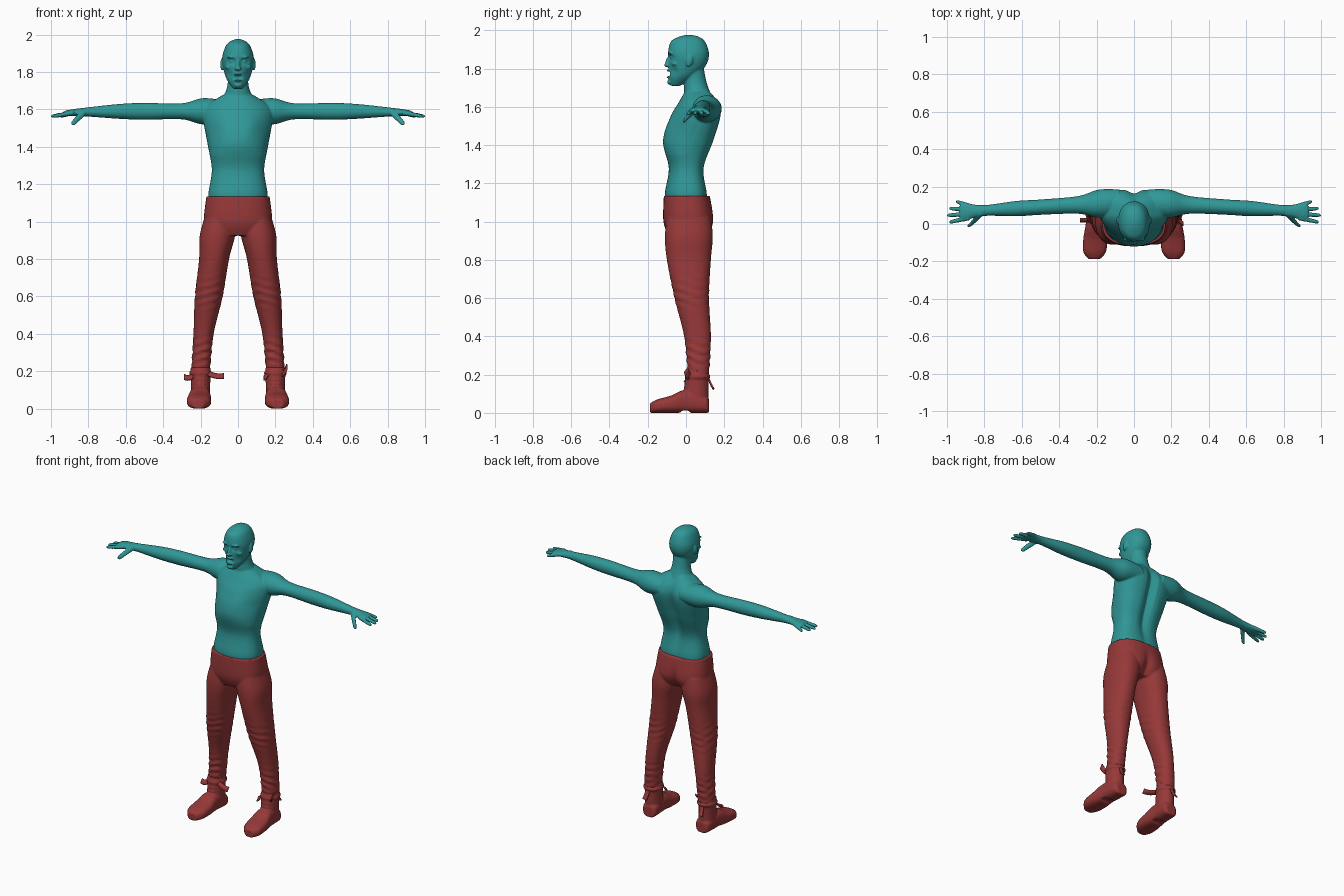
import bpy, bmesh, math
from mathutils import Vector, Matrix

default_cube = bpy.data.objects.get("Cube")
if default_cube:
    bpy.data.objects.remove(default_cube)


def material(name, rgb):
    mat = bpy.data.materials.new(name)
    mat.use_nodes = True
    mat.diffuse_color = (*rgb, 1)
    shader = mat.node_tree.nodes["Principled BSDF"]
    shader.inputs["Base Color"].default_value = (*rgb, 1)
    shader.inputs["Roughness"].default_value = 0.7
    return mat


TEAL = material("teal skin", (0.03, 0.31, 0.31))
RED = material("dark red cloth", (0.31, 0.04, 0.04))
SIDES = {"right": -1, "left": 1}
PLACE = {"x": lambda t, u, v: Vector((t, u, v)),
         "y": lambda t, u, v: Vector((u, t, v)),
         "z": lambda t, u, v: Vector((u, v, t))}


def spline(before, start, end, after, f):
    # cubic Hermite curve through start and end
    slope_in, slope_out = (end - before) / 2, (after - start) / 2
    ease = f * f * (3 - 2 * f)
    return (start + (end - start) * ease + slope_in * f * (1 - f) ** 2
            - slope_out * f * f * (1 - f))


def loft(mesh, axis, sections, power=2, back_power=None, shape=None, side=1, count=48, steps=8):
    # each section: position on the axis, two centre coordinates, two radii
    padded = [sections[0], *sections, sections[-1]]
    rows = []
    for quad in zip(padded, padded[1:], padded[2:], padded[3:]):
        rows += [[spline(*values, step / steps) for values in zip(*quad)] for step in range(steps)]
    rows.append(sections[-1])
    rings = []
    for t, u, v, width, depth in rows:
        ring = []
        for k in range(count):
            angle = math.tau * k / count
            c, s = math.cos(angle), math.sin(angle)
            bend = 2 / (back_power if back_power and s > 0 else power)
            point = PLACE[axis](t, u + width * math.copysign(abs(c) ** bend, c),
                                v + depth * math.copysign(abs(s) ** bend, s))
            if shape:
                shape(point)
            point.x *= side
            ring.append(mesh.verts.new(point))
        rings.append(ring)
    faces = [mesh.faces.new(rings[0]), mesh.faces.new(rings[-1])]
    for low, high in zip(rings, rings[1:]):
        for k in range(count):
            faces.append(mesh.faces.new((low[k - 1], low[k], high[k], high[k - 1])))
    bmesh.ops.recalc_face_normals(mesh, faces=faces)


def upright(rows, centre=lambda z: 0):
    # rows of height, half width, front and back
    return [(z, centre(z), (front + back) / 2, half, (back - front) / 2)
            for z, half, front, back in rows]


def finger(mesh, axis, start, end, radius, side):
    # tapered limb with a rounded tip
    sections = []
    for f in (0, 0.5, 0.9, 1):
        p = Vector(start).lerp(Vector(end), f)
        along = getattr(p, axis)
        u, v = [getattr(p, other) for other in "xyz" if other != axis]
        r = radius * (1 - f / 5 - f ** 20 / 2)
        sections.append((along, u, v, r, r))
    loft(mesh, axis, sections, side=side, count=16)


def blob(mesh, place, size, tilt=0):
    matrix = Matrix.Translation(place) @ Matrix.Rotation(tilt, 4, "X") @ Matrix.Diagonal((*size, 1))
    bmesh.ops.create_uvsphere(mesh, u_segments=24, v_segments=16, radius=1, matrix=matrix)


def bump(offset, spread, other=0, other_spread=1):
    return math.exp(-(offset / spread) ** 2 - (other / other_spread) ** 2)


def finish(mesh, name, mat, voxel=None, soften=4):
    data = bpy.data.meshes.new(name)
    mesh.to_mesh(data)
    mesh.free()
    data.materials.append(mat)
    data.shade_smooth()
    part = bpy.data.objects.new(name, data)
    bpy.context.collection.objects.link(part)
    if voxel:
        merge = part.modifiers.new("merge", "REMESH")
        merge.mode, merge.voxel_size, merge.use_smooth_shade = "VOXEL", voxel, True
        smooth = part.modifiers.new("soften", "SMOOTH")
        smooth.factor, smooth.iterations = 0.5, soften
    return part


# Torso with spine groove, tapered chest and chest muscles
def torso_shape(p):
    if p.y > 0.04:
        p.y -= 0.034 * bump(p.x, 0.03, p.z - 1.45, 0.22)
    else:
        chest = max(0, min(1, (p.z - 1.35) * 7))
        p.x *= 1 - chest * min(0.3, (0.04 - p.y) * 2)
        p.y -= 0.006 * bump(abs(p.x) - 0.07, 0.05, p.z - 1.5, 0.05)


body = bmesh.new()
torso = [(1.08, 0.15, -0.1, 0.11), (1.15, 0.158, -0.11, 0.11), (1.28, 0.14, -0.09, 0.095),
         (1.42, 0.165, -0.12, 0.145), (1.55, 0.185, -0.08, 0.183), (1.62, 0.165, -0.04, 0.172),
         (1.69, 0.06, 0, 0.12)]
loft(body, "z", upright(torso), 2.2, 2.9, torso_shape)
neck = [(1.82, 0.055, -0.01, 0.09), (1.72, 0.058, -0.01, 0.11), (1.62, 0.1, -0.01, 0.15)]
loft(body, "z", upright(neck))


# Head with eye sockets, hollow cheeks and open mouth
def face_shape(p):
    if p.y < 0:
        across = abs(p.x)
        p.y += 0.02 * bump(across - 0.035, 0.02, p.z - 1.857, 0.014)
        p.y += 0.012 * bump(across - 0.05, 0.016, p.z - 1.785, 0.025)
        p.y += 0.022 * bump(across, 0.017, p.z - 1.772, 0.011)


head = [(1.976, 0.012, 0, 0.03), (1.965, 0.04, -0.04, 0.07), (1.94, 0.065, -0.08, 0.1),
        (1.88, 0.084, -0.094, 0.12), (1.82, 0.078, -0.09, 0.106), (1.76, 0.06, -0.09, 0.05),
        (1.71, 0.025, -0.08, -0.03)]
loft(body, "z", upright(head), 2.2, shape=face_shape)
blob(body, (0, -0.094, 1.835), (0.011, 0.014, 0.03), -0.25)  # nose bridge
blob(body, (0, -0.1, 1.818), (0.018, 0.015, 0.01))  # nose tip
blob(body, (0, -0.085, 1.73), (0.022, 0.014, 0.014))  # chin
for lip_height in (1.79, 1.755):
    blob(body, (0, -0.09, lip_height), (0.022, 0.012, 0.006))
for side in SIDES.values():
    blob(body, (side * 0.033, -0.07, 1.857), (0.013, 0.012, 0.011))  # eye
    blob(body, (side * 0.033, -0.082, 1.88), (0.026, 0.013, 0.007))  # brow
    blob(body, (side * 0.053, -0.055, 1.825), (0.018, 0.02, 0.01))  # cheekbone
    blob(body, (side * 0.086, 0.018, 1.84), (0.009, 0.018, 0.032), -0.2)  # ear

# Arms, drifting forward and drooping at the hand: distance, half depth, half height
ARM_HEIGHT = 1.59
arm = [(0.08, 0.07, 0.06), (0.19, 0.075, 0.07), (0.3, 0.047, 0.043), (0.5, 0.041, 0.045),
       (0.63, 0.041, 0.04), (0.8, 0.029, 0.025), (0.9, 0.045, 0.017), (0.93, 0.04, 0.012)]
arm_sections = [(x, 0.12 - 0.06 * x, ARM_HEIGHT - 0.02 * x ** 8, depth, height)
                for x, depth, height in arm]
for side in SIDES.values():
    loft(body, "x", arm_sections, side=side, count=36)
    for index in range(4):
        k = index - 1.5
        knuckle = (0.88, 0.065 - 0.022 * k, ARM_HEIGHT - 0.008)
        tip = (1 - 0.012 * (k - 0.5) ** 2, 0.065 - 0.037 * k, ARM_HEIGHT - 0.027)
        finger(body, "x", knuckle, tip, 0.013, side)
    finger(body, "y", (0.82, 0.05, ARM_HEIGHT), (0.885, -0.015, 1.522), 0.018, side)  # thumb
finish(body, "body", TEAL, 0.005)


# Trousers with seat cleft and creases at knee and ankle
def seat_shape(p):
    if p.y > 0:
        p.y -= 0.025 * bump(p.x, 0.03, p.z - 0.95, 0.09)


def creases(p):
    fold = bump(p.z - 0.29, 0.07) + bump(p.z - 0.62, 0.08) / 2
    p.y += 0.005 * fold * math.sin(p.z * 150 + p.x * 40)
    p.x += 0.004 * fold * math.sin(p.z * 130 + p.y * 50)


def leg_centre(z):
    return min(0.2, 0.24 - 0.14 * z)


trousers = bmesh.new()
hips = [(1.135, 0.169, -0.116, 0.125), (1, 0.181, -0.118, 0.146), (0.925, 0.14, -0.09, 0.11)]
loft(trousers, "z", upright(hips), 2.5, shape=seat_shape)
leg = [(1.02, 0.083, -0.1, 0.13), (0.92, 0.094, -0.11, 0.14), (0.8, 0.08, -0.1, 0.13),
       (0.6, 0.074, -0.06, 0.12), (0.4, 0.054, -0.01, 0.13), (0.2, 0.05, 0.01, 0.12)]
for side in SIDES.values():
    loft(trousers, "z", upright(leg, leg_centre), 2.2, shape=creases, side=side, steps=16)
finish(trousers, "trousers", RED, 0.006, 3)


# Boots: foot rows are distance back, half width and height
def sole_shape(p):
    arch = 0.012 if abs(p.y) < 0.025 else 0
    p.z = max(p.z, arch)


def boot_centre(z):
    return 0.2


foot = [(0.12, 0.03, 0.07), (0.1, 0.05, 0.09), (0, 0.055, 0.12), (-0.08, 0.064, 0.09),
        (-0.15, 0.06, 0.07), (-0.188, 0.03, 0.05)]
foot_sections = [(y, 0.203 - y / 20, height / 2, half, height / 2) for y, half, height in foot]
shaft = [(0.22, 0.054, 0, 0.12), (0.1, 0.051, -0.01, 0.117), (0.03, 0.052, 0, 0.118)]
cuff = [(0.17, 0.05, 0, 0.115), (0.19, 0.061, -0.007, 0.127), (0.21, 0.05, 0, 0.115)]
for name, side in SIDES.items():
    boot = bmesh.new()
    loft(boot, "y", foot_sections, 2.6, shape=sole_shape, side=side)
    for rows in (shaft, cuff):
        loft(boot, "z", upright(rows, boot_centre), side=side)
    for lace in range(4):
        blob(boot, (side * 0.2, -0.003 * lace ** 2, 0.155 - lace / 45), (0.026, 0.008, 0.006))
    finish(boot, name + "_boot", RED, 0.005, 2)


# Loose ankle straps: sagging ribbons with thickness
def strap(name, start, end, width):
    mesh = bmesh.new()
    half = Vector(width) / 2
    edges = []
    for step in range(6):
        f = step / 5
        middle = Vector(start).lerp(Vector(end), f) - Vector((0, 0, 0.03 * f * (1 - f)))
        edges.append((mesh.verts.new(middle - half), mesh.verts.new(middle + half)))
    for (a, b), (c, d) in zip(edges, edges[1:]):
        mesh.faces.new((a, b, d, c))
    solid = finish(mesh, name, RED).modifiers.new("thickness", "SOLIDIFY")
    solid.thickness, solid.offset = 0.008, 0


flap = (0, 0.02, 0.026)
strap("right_inner_strap", (-0.16, 0.02, 0.19), (-0.075, 0, 0.175), flap)
strap("right_outer_strap", (-0.24, 0.02, 0.175), (-0.288, 0.02, 0.17), flap)
strap("left_outer_strap", (0.235, 0.02, 0.185), (0.262, 0, 0.225), flap)
strap("left_inner_strap", (0.16, 0.02, 0.19), (0.138, 0.01, 0.165), flap)
for name, side in SIDES.items():
    strap(name + "_back_strap", (side * 0.2, 0.115, 0.19), (side * 0.21, 0.145, 0.125), (0.028, 0, 0.006))
